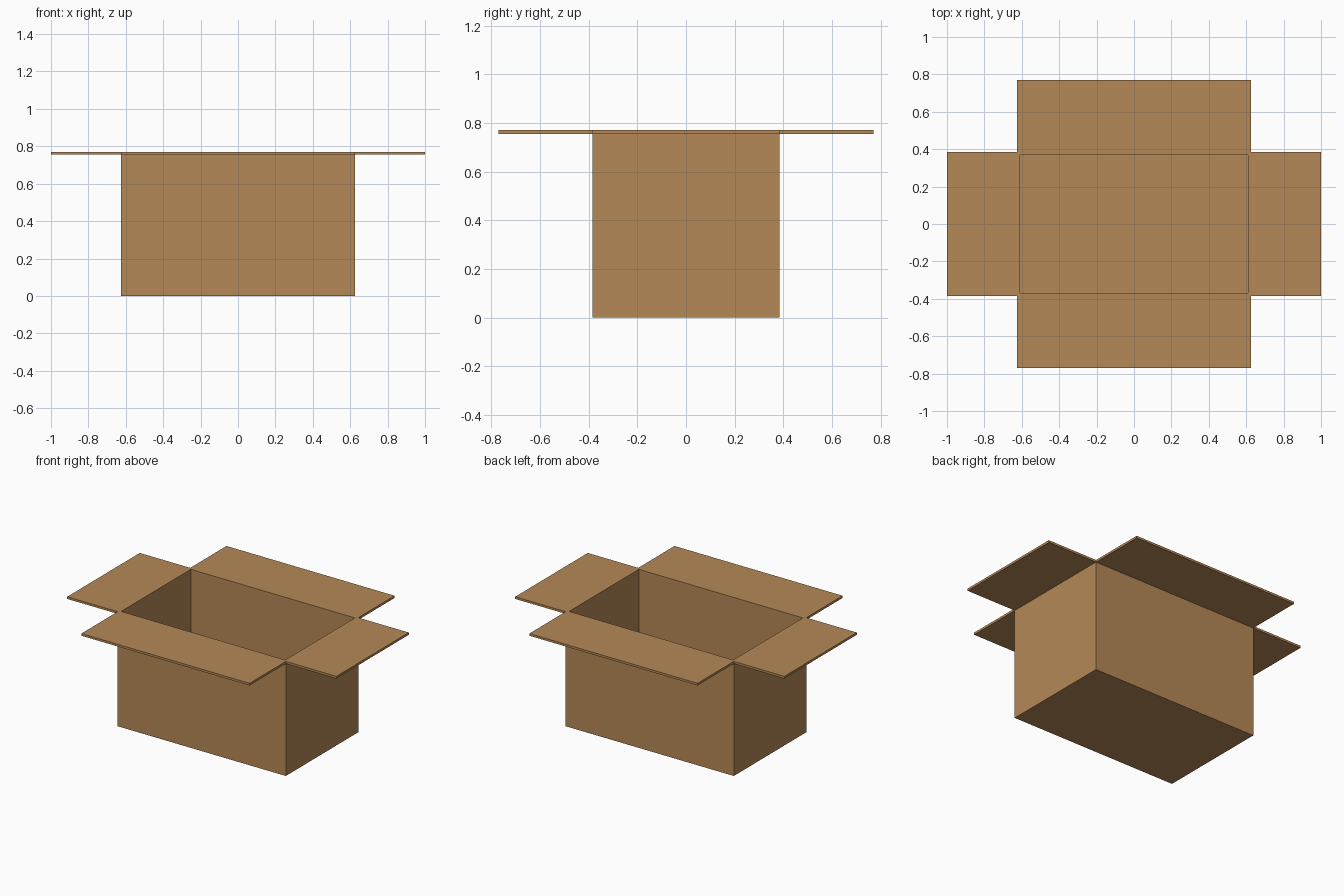
import bpy, bmesh
from mathutils import Vector, Matrix

if "Cube" in bpy.data.objects:
    bpy.data.objects.remove(bpy.data.objects["Cube"])

HX, HY, H = 0.625, 0.385, 0.77      # half width, half depth, height
T = 0.015                           # board thickness
FLAP_X, FLAP_Y = 0.375, 0.385       # flap lengths

bm = bmesh.new()


def pull(face, offset):
    """Extrude one face by an offset vector."""
    new = bmesh.ops.extrude_discrete_faces(bm, faces=[face])["faces"][0]
    bmesh.ops.translate(bm, verts=new.verts, vec=offset)
    return new


def find_face(direction, min_z=-1.0):
    """Face looking in a direction, above a given height."""
    bm.normal_update()
    return next(f for f in bm.faces if f.normal.dot(direction) > 0.99
                and f.calc_center_median().z > min_z)


# Outer block, with a hinge band cut around the top edge
bmesh.ops.create_cube(bm, size=1, matrix=Matrix.Translation((0, 0, H / 2))
                      @ Matrix.Diagonal((2 * HX, 2 * HY, H, 1)))
bmesh.ops.bisect_plane(bm, geom=bm.verts[:] + bm.edges[:] + bm.faces[:],
                       plane_co=(0, 0, H - T), plane_no=(0, 0, 1))

# Hollow: inset the top to leave the rim, then push down to the floor
top = find_face(Vector((0, 0, 1)))
bmesh.ops.inset_region(bm, faces=[top], thickness=T, use_even_offset=True)
pull(top, Vector((0, 0, T - H)))

# Four flaps folded out flat, collected before pulling
flaps = []
for s in (1, -1):
    for d, length in ((Vector((s, 0, 0)), FLAP_X), (Vector((0, s, 0)), FLAP_Y)):
        flaps.append((find_face(d, H - T), d * length))
for face, offset in flaps:
    pull(face, offset)

bmesh.ops.recalc_face_normals(bm, faces=bm.faces[:])
mesh = bpy.data.meshes.new("open_box")
bm.to_mesh(mesh)
bm.free()
box = bpy.data.objects.new("open_box", mesh)
bpy.context.collection.objects.link(box)

# Cardboard
mat = bpy.data.materials.new("cardboard")
mat.diffuse_color = (0.46, 0.25, 0.095, 1)
mat.use_nodes = True
mat.node_tree.nodes["Principled BSDF"].inputs["Base Color"].default_value = mat.diffuse_color
mesh.materials.append(mat)
